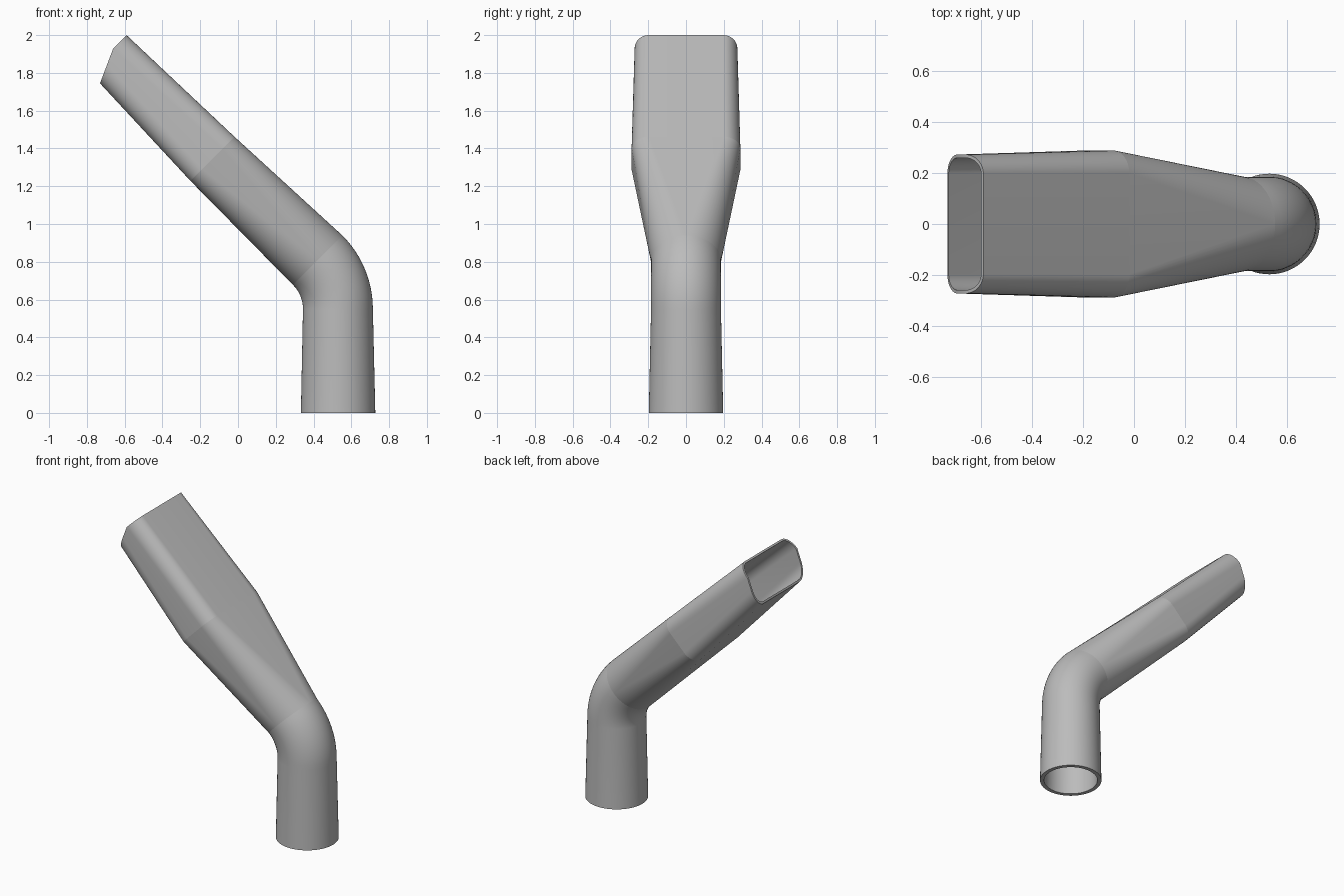
import bpy, bmesh
from math import sin, cos, pi, radians
from mathutils import Vector

cube = bpy.data.objects.get("Cube")
if cube:
    bpy.data.objects.remove(cube)

STEPS = 16          # points per rounded corner, less one
BEND = radians(45)
BEND_R, BEND_X, BEND_Z = 0.365, 0.164, 0.55
TUBE_R = 0.185


def ring(centre, tilt, w, h, rw, rh, wall, cut=0.0):
    """Rounded rectangle across a path tilted towards -x; the mouth leans back below its upper corners."""
    across, along = Vector((cos(tilt), 0, sin(tilt))), Vector((-sin(tilt), 0, cos(tilt)))
    w, h, rw, rh = w - wall, h - wall, rw - wall, rh - wall
    points = []
    for q, (sy, sv) in enumerate([(1, 1), (-1, 1), (-1, -1), (1, -1)]):
        for i in range(STEPS + 1):
            a = (q + i / STEPS) * pi / 2
            y = sy * (w - rw) + rw * cos(a)
            v = sv * (h - rh) + rh * sin(a)
            back = cut * max(0, 0.04 - v) / 0.18
            points.append(Vector(centre) + across * v + Vector((0, y, 0)) - along * back)
    return points


def shell(offset_start, offset_end):
    """Rings from the round foot to the flat mouth, wall thickness easing along the way."""
    mid = (offset_start + offset_end) / 2
    rings = [ring((0.53, 0, 0), 0, *[0.197] * 4, offset_start)]
    for i in range(13):
        t = BEND * i / 12
        c = (BEND_X + BEND_R * cos(t), 0, BEND_Z + BEND_R * sin(t))
        rings.append(ring(c, t, *[TUBE_R] * 4, mid))
    rings.append(ring((-0.135, 0, 1.345), BEND, 0.288, 0.165, 0.09, 0.09, offset_end))
    rings.append(ring((-0.689, 0, 1.901), BEND, 0.272, 0.14, 0.075, 0.1, offset_end, 0.081))
    return rings


# Hollow tube: outer skin, mouth rim, inner skin and foot rim in one closed strip
outer, inner = shell(0, 0), shell(0.026, 0.013)
bm = bmesh.new()
loops = [[bm.verts.new(p) for p in pts] for pts in outer + inner[::-1]]
count = len(loops[0])
for k, loop in enumerate(loops):
    following = loops[(k + 1) % len(loops)]
    for i in range(count):
        j = (i + 1) % count
        bm.faces.new((loop[i], loop[j], following[j], following[i]))

# Crisp creases at the bend end and where the nozzle stops widening
for k in (13, 14):
    for i in range(count):
        edge = bm.edges.get((loops[k][i], loops[k][(i + 1) % count]))
        edge.smooth = False
bmesh.ops.remove_doubles(bm, verts=bm.verts, dist=1e-5)
bmesh.ops.recalc_face_normals(bm, faces=bm.faces)

mesh = bpy.data.meshes.new("nozzle")
bm.to_mesh(mesh)
bm.free()
nozzle = bpy.data.objects.new("nozzle", mesh)
bpy.context.collection.objects.link(nozzle)

# Plain grey plastic
grey = bpy.data.materials.new("grey plastic")
grey.use_nodes = True
colour = (0.5, 0.5, 0.5, 1)
grey.diffuse_color = colour
grey.node_tree.nodes["Principled BSDF"].inputs["Base Color"].default_value = colour
mesh.materials.append(grey)

bpy.ops.object.select_all(action="DESELECT")
nozzle.select_set(True)
bpy.context.view_layer.objects.active = nozzle
bpy.ops.object.shade_smooth_by_angle(angle=radians(35), keep_sharp_edges=True)
